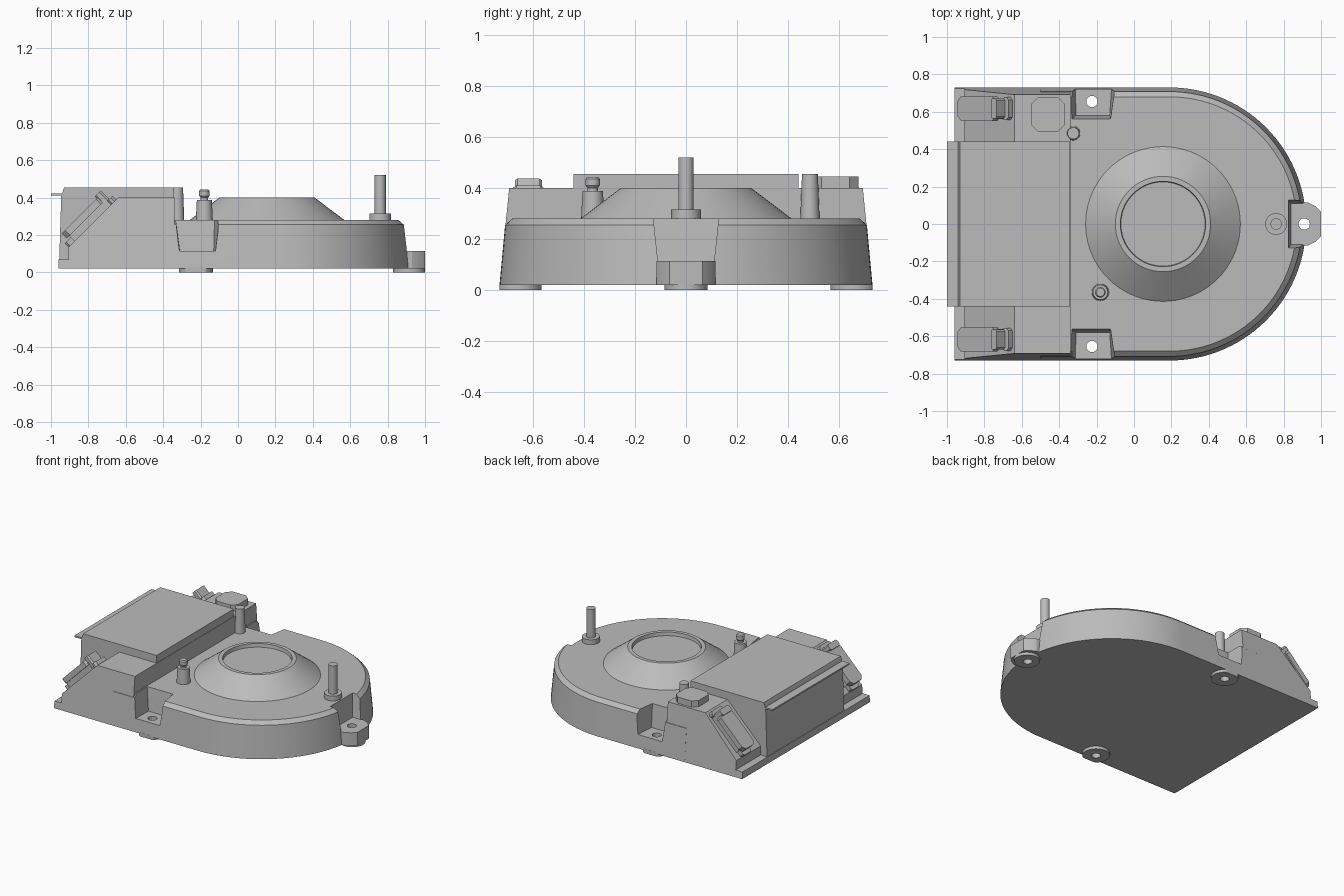
import bpy, bmesh
from math import cos, sin, pi, radians
from mathutils import Matrix

cube = bpy.data.objects.get("Cube")
if cube:
    bpy.data.objects.remove(cube, do_unlink=True)

GREY = (0.5, 0.5, 0.5, 1)
mat = bpy.data.materials.new("plain grey")
mat.use_nodes = True
mat.diffuse_color = GREY
mat.node_tree.nodes["Principled BSDF"].inputs["Base Color"].default_value = GREY


def loft(name, rings, matrix=None):
    """Skin equal-length rings of 3D points and cap both ends."""
    bm = bmesh.new()
    loops = [[bm.verts.new(p) for p in ring] for ring in rings]
    for a, b in zip(loops, loops[1:]):
        n = len(a)
        for i in range(n):
            j = (i + 1) % n
            bm.faces.new((a[i], a[j], b[j], b[i]))
    bm.faces.new(loops[0])
    bm.faces.new(loops[-1])
    if matrix:
        bm.transform(matrix)
    bmesh.ops.recalc_face_normals(bm, faces=bm.faces)
    mesh = bpy.data.meshes.new(name)
    bm.to_mesh(mesh)
    bm.free()
    mesh.materials.append(mat)
    obj = bpy.data.objects.new(name, mesh)
    bpy.context.collection.objects.link(obj)
    return obj


def slab(name, outline, z0, z1, matrix=None):
    return loft(name, [[(x, y, z) for x, y in outline] for z in (z0, z1)], matrix)


def rect(x0, x1, y0, y1, c=0):
    """Rectangle outline, with corners cut by c when given."""
    if not c:
        return [(x0, y0), (x1, y0), (x1, y1), (x0, y1)]
    return [(x0 + c, y0), (x1 - c, y0), (x1, y0 + c), (x1, y1 - c),
            (x1 - c, y1), (x0 + c, y1), (x0, y1 - c), (x0, y0 + c)]


def circle(x, y, r, n=48):
    return [(x + r * cos(2 * pi * i / n), y + r * sin(2 * pi * i / n)) for i in range(n)]


def turned(name, x, y, profile, n=48):
    """Round part from (radius, height) pairs."""
    return loft(name, [[(px, py, z) for px, py in circle(x, y, r, n)] for r, z in profile])


def cut(obj, cutters):
    bpy.context.view_layer.objects.active = obj
    for c in cutters:
        mod = obj.modifiers.new("cut", 'BOOLEAN')
        mod.operation = 'DIFFERENCE'
        mod.solver = 'EXACT'
        mod.object = c
        bpy.ops.object.modifier_apply(modifier=mod.name)


existing = set(bpy.data.objects)
SIDE = 0.73


# Main housing: rounded end, drafted wall, chamfered rim
def housing_ring(z, inset):
    r = SIDE - inset
    arc = [(0.19 + r * cos(a), r * sin(a), z) for a in (radians(-90 + 3 * i) for i in range(61))]
    return [(-0.5, -r, z)] + arc + [(-0.5, r, z)]


housing = loft("main_housing", [housing_ring(0.02, 0), housing_ring(0.255, 0.022),
                                housing_ring(0.28, 0.05)])

# Sloped rear block with drafted sides
block_profile = [(-0.96, 0.02), (-0.34, 0.02), (-0.34, 0.40), (-0.64, 0.40),
                 (-0.905, 0.135), (-0.905, 0.07), (-0.96, 0.07)]
loft("rear_block", [[(x, s * (SIDE - (z - 0.02) * 0.1), z) for x, z in block_profile]
                    for s in (-1, 1)])

# Raised central box and its thin rear lip
box_profile = [(-0.957, 0.03), (-0.34, 0.03), (-0.343, 0.455), (-0.93, 0.455), (-0.945, 0.41)]
loft("central_box", [[(x, y, z) for x, z in box_profile] for y in (-0.44, 0.44)])
slab("rear_lip", rect(-1.0, -0.92, -0.44, 0.44), 0.412, 0.423)

# End mounting lug
lug = slab("end_lug", [(0.8, -0.12), (0.93, -0.115), (0.97, -0.095), (1.0, -0.065),
                       (1.0, 0.065), (0.97, 0.095), (0.93, 0.115), (0.8, 0.12)], 0.02, 0.115)

# Pockets and screw holes
cutters = []
feet = []
holes = []
for s, label in ((-1, "right"), (1, "left")):
    low = [(-0.31, 0.58), (-0.13, 0.58), (-0.115, 0.8), (-0.315, 0.8)]
    high = [(-0.335, 0.56), (-0.125, 0.56), (-0.09, 0.8), (-0.335, 0.8)]
    cutters.append(loft("pocket_cutter", [[(x, s * y, 0.115) for x, y in low],
                                          [(x, s * y, 0.3) for x, y in high]]))
    foot = [(x, max(-SIDE, min(SIDE, y))) for x, y in circle(-0.225, s * 0.655, 0.09)]
    feet.append(slab(label + "_foot", foot, 0, 0.03))
    holes.append(slab("hole_cutter", circle(-0.225, s * 0.655, 0.03, 32), -0.1, 0.2))
cutters.append(loft("pocket_cutter", [[(x, y, 0.115) for x, y in rect(0.84, 1.1, -0.11, 0.11)],
                                      [(x, y, 0.3) for x, y in rect(0.825, 1.1, -0.13, 0.13)]]))
feet.append(slab("end_foot", circle(0.915, 0, 0.085), 0, 0.03))
holes.append(slab("hole_cutter", circle(0.91, 0, 0.03, 32), -0.1, 0.2))
cut(housing, cutters + holes)
cut(lug, holes[2:])
for foot, hole in zip(feet, holes):
    cut(foot, [hole])
for c in cutters + holes:
    bpy.data.objects.remove(c, do_unlink=True)

# Dished cone on the lid
turned("lid_cone", 0.155, 0, [(0.415, 0.279), (0.255, 0.40), (0.228, 0.40),
                              (0.225, 0.375), (0.005, 0.375)], 72)

# Pins
turned("tall_pin", 0.76, 0, [(0.058, 0.27), (0.058, 0.315), (0.03, 0.315), (0.03, 0.52)])
turned("plain_pin", -0.325, 0.485, [(0.038, 0.27), (0.031, 0.455)])
turned("stepped_pin", -0.18, -0.365, [(0.046, 0.27), (0.04, 0.388), (0.02, 0.388), (0.02, 0.4),
                                      (0.028, 0.41), (0.028, 0.435), (0.022, 0.443)])

# Cut-corner pad on the left shoulder
slab("shoulder_pad", rect(-0.55, -0.37, 0.495, 0.675, 0.035), 0.39, 0.445)

# Connectors lying on the two slopes
tilt = Matrix.Rotation(radians(-45), 4, 'Y')
for y, label in ((-0.617, "right"), (0.617, "left")):
    def piece(part, s0, s1, half, t0, t1, c=0):
        slab(label + part, rect(s0, s1, y - half, y + half, c), t0, t1, tilt)
    piece("_connector_body", -0.5, -0.24, 0.055, 0.72, 0.79)
    piece("_connector_cover", -0.52, -0.235, 0.066, 0.775, 0.813, 0.025)
    piece("_connector_low_foot", -0.545, -0.49, 0.045, 0.72, 0.765, 0.01)
    piece("_connector_high_clip", -0.255, -0.21, 0.053, 0.72, 0.828, 0.01)
    piece("_connector_high_foot", -0.23, -0.185, 0.062, 0.72, 0.765, 0.015)

# Smooth the round walls, keep the edges crisp
bpy.ops.object.select_all(action='DESELECT')
for obj in bpy.data.objects:
    if obj not in existing:
        obj.select_set(True)
        bpy.context.view_layer.objects.active = obj
bpy.ops.object.shade_smooth_by_angle(angle=radians(20))
